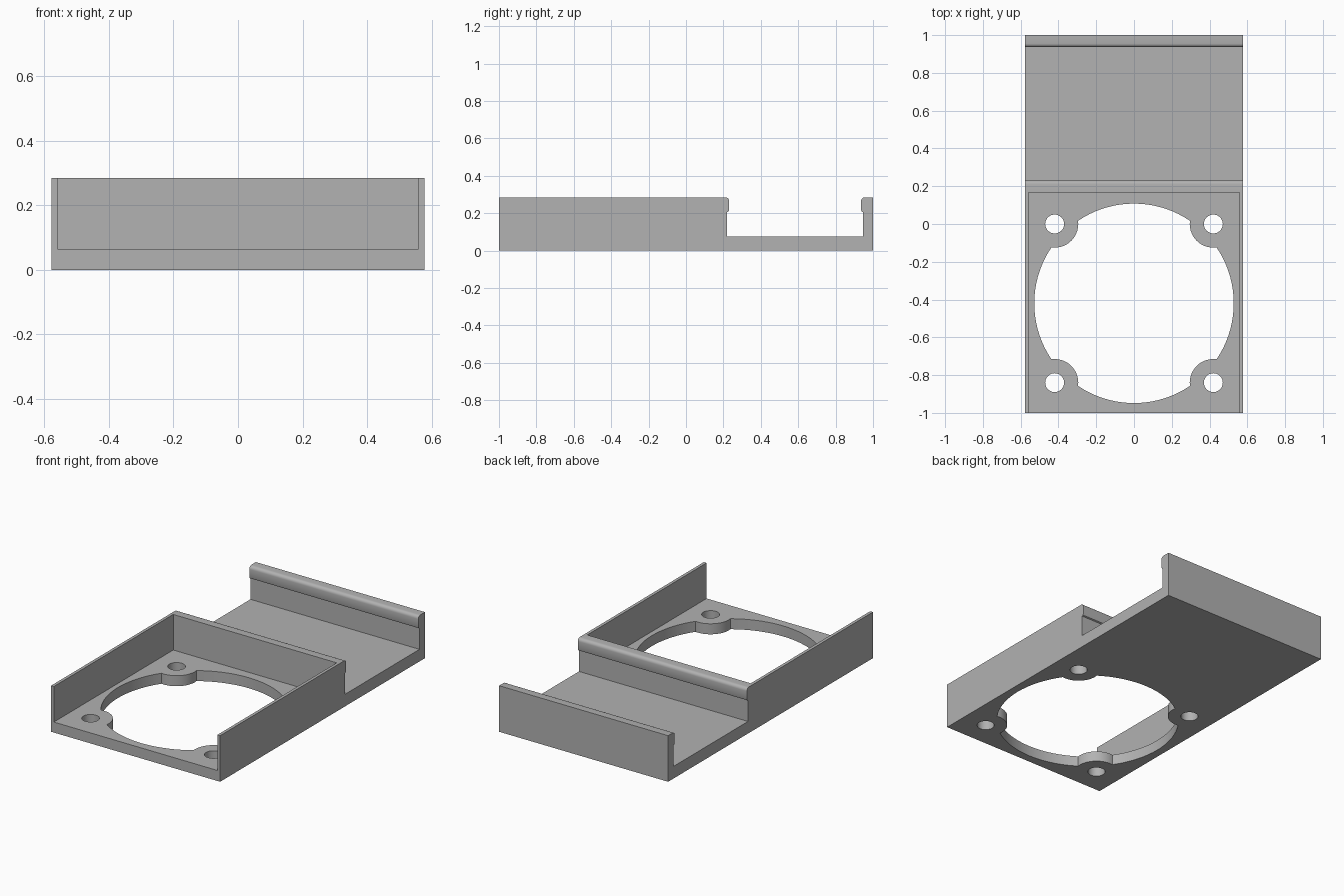
import bpy, bmesh, math

cube = bpy.data.objects.get("Cube")
if cube:
    bpy.data.objects.remove(cube, do_unlink=True)

HALF_W, TOP = 0.578, 0.285
FLOOR, BAY_FLOOR = 0.075, 0.065
MID_BACK, REAR_FRONT = 0.22, 0.947     # faces of the two clip walls
FAN_Y, FAN_R, SCREW = -0.42, 0.528, 0.42

grey = bpy.data.materials.new("plain grey")
grey.use_nodes = True
colour = (0.445, 0.445, 0.445, 1)
grey.diffuse_color = colour
grey.node_tree.nodes["Principled BSDF"].inputs["Base Color"].default_value = colour


def finish(name, bm):
    bmesh.ops.recalc_face_normals(bm, faces=bm.faces)
    mesh = bpy.data.meshes.new(name)
    bm.to_mesh(mesh)
    bm.free()
    mesh.materials.append(grey)
    obj = bpy.data.objects.new(name, mesh)
    bpy.context.collection.objects.link(obj)
    return obj


def prism(name, points, direction):
    bm = bmesh.new()
    face = bm.faces.new([bm.verts.new(p) for p in points])
    side = bmesh.ops.extrude_face_region(bm, geom=[face])
    verts = [g for g in side["geom"] if isinstance(g, bmesh.types.BMVert)]
    bmesh.ops.translate(bm, verts=verts, vec=direction)
    return finish(name, bm)


def cylinder(name, x, y, radius, z0, z1, sides):
    ring = [(x + radius * math.cos(2 * math.pi * i / sides),
             y + radius * math.sin(2 * math.pi * i / sides), z0) for i in range(sides)]
    return prism(name, ring, (0, 0, z1 - z0))


def cut(target, cutter):
    mod = target.modifiers.new("cut", 'BOOLEAN')
    mod.operation, mod.solver, mod.object = 'DIFFERENCE', 'EXACT', cutter
    bpy.context.view_layer.objects.active = target
    bpy.ops.object.modifier_apply(modifier=mod.name)
    bpy.data.objects.remove(cutter, do_unlink=True)


def lip(wall_y, out):
    # rounded catch on a clip wall, listed from the floor up
    depth, r = 0.011, 0.02
    pts = [(wall_y, FLOOR), (wall_y, 0.205), (wall_y + out * depth * 0.7, 0.209),
           (wall_y + out * depth, 0.218)]
    for i in range(6):
        a = math.radians(18 * i)
        pts.append((wall_y + out * (depth - r + r * math.cos(a)), TOP - r + r * math.sin(a)))
    return pts


# Whole body as one side profile
outline = [(-1, 0), (1, 0), (1, TOP)] + lip(REAR_FRONT, -1)[::-1] + lip(MID_BACK, 1) + [(-1, TOP)]
body = prism("fan_mount_body", [(-HALF_W, y, z) for y, z in outline], (2 * HALF_W, 0, 0))

# Open-fronted fan bay
inner = HALF_W - 0.019
bay = [(-inner, -1.2, BAY_FLOOR), (inner, -1.2, BAY_FLOOR),
       (inner, 0.166, BAY_FLOOR), (-inner, 0.166, BAY_FLOOR)]
cut(body, prism("bay_cutter", bay, (0, 0, 0.5)))

# Fan opening that leaves four screw bosses
corners = [(sx * SCREW, FAN_Y + sy * SCREW) for sx in (-1, 1) for sy in (-1, 1)]
opening = cylinder("opening_cutter", 0, FAN_Y, FAN_R, -0.1, 0.15, 96)
for x, y in corners:
    cut(opening, cylinder("boss_cutter", x, y, 0.125, -0.2, 0.25, 48))
cut(body, opening)

# Screw holes
for x, y in corners:
    cut(body, cylinder("screw_cutter", x, y, 0.05, -0.1, 0.15, 32))

bpy.ops.object.select_all(action='DESELECT')
body.select_set(True)
bpy.context.view_layer.objects.active = body
bpy.ops.object.shade_smooth_by_angle(angle=math.radians(25))
